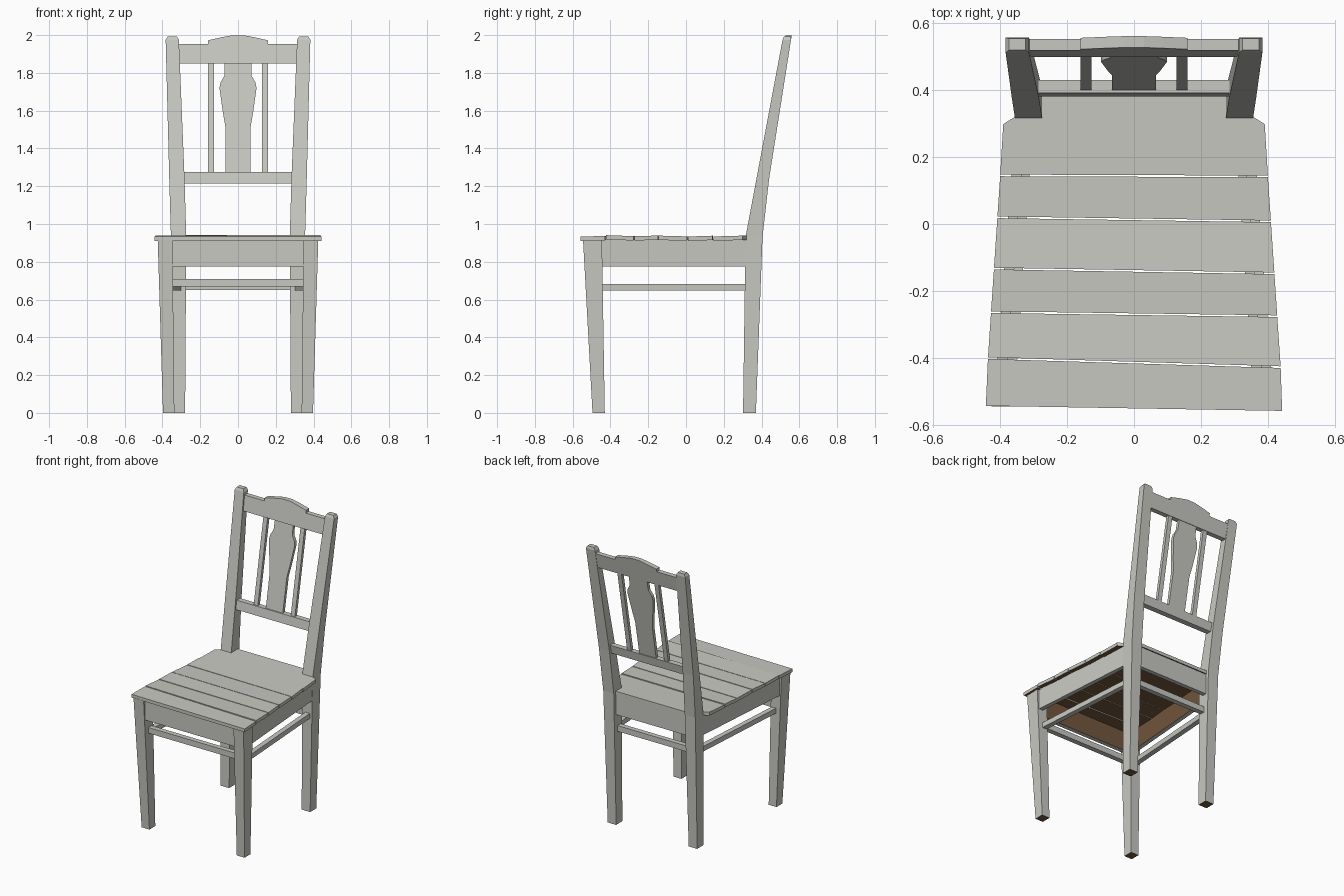
import bpy, bmesh
from mathutils import Vector

if "Cube" in bpy.data.objects:
    bpy.data.objects.remove(bpy.data.objects["Cube"])


def material(name, rgb):
    m = bpy.data.materials.new(name)
    m.diffuse_color = (*rgb, 1)
    m.use_nodes = True
    m.node_tree.nodes["Principled BSDF"].inputs["Base Color"].default_value = m.diffuse_color
    return m


PAINT = material("pale grey paint", (0.58, 0.58, 0.54))
WOOD = material("bare brown wood", (0.17, 0.095, 0.045))


def loft(name, rings, bare=None):
    """Skin matching rings of points, cap both ends; bare(normal) marks unpainted faces."""
    bm = bmesh.new()
    vs = [[bm.verts.new(p) for p in r] for r in rings]
    n = len(vs[0])
    for a, b in zip(vs, vs[1:]):
        for i in range(n):
            j = (i + 1) % n
            bm.faces.new((a[i], a[j], b[j], b[i]))
    bm.faces.new(vs[0][::-1])
    bm.faces.new(vs[-1])
    bmesh.ops.recalc_face_normals(bm, faces=bm.faces)
    for f in bm.faces:
        f.normal_update()
        f.material_index = int(bool(bare and bare(f.normal)))
    me = bpy.data.meshes.new(name)
    bm.to_mesh(me)
    bm.free()
    me.materials.append(PAINT)
    me.materials.append(WOOD)
    ob = bpy.data.objects.new(name, me)
    bpy.context.collection.objects.link(ob)
    return ob


def rect(x0, x1, y0, y1, z):
    return [(x0, y0, z), (x1, y0, z), (x1, y1, z), (x0, y1, z)]


def box(name, x0, x1, y0, y1, z0, z1, bare=None):
    return loft(name, [rect(x0, x1, y0, y1, z0), rect(x0, x1, y0, y1, z1)], bare)


def side_bar(name, s, front_x, back_x, thick, z0, z1, bare=None):
    """Bar running from a front leg to a rear leg on side s."""
    def ring(x, y):
        return [(s * x, y, z0), (s * (x - thick), y, z0),
                (s * (x - thick), y, z1), (s * x, y, z1)]
    return loft(name, [ring(front_x, -0.46), ring(back_x, 0.33)], bare)


def lean(z):
    """Front plane of the raked back."""
    return 0.395 + 0.187 * (z - 1.275)


def back_panel(name, outline, offset, thick):
    """Flat outline in x,z laid on the raked back plane."""
    return loft(name, [[(x, lean(z) + offset + t, z) for x, z in outline] for t in (0, thick)])


def underside(n):
    return n.z < -0.9


# Legs and back posts
for s, side in ((-1, "left"), (1, "right")):
    loft(f"front_leg_{side}", [rect(s * 0.337, s * 0.397, -0.495, -0.43, 0),
                               rect(s * 0.347, s * 0.425, -0.545, -0.445, 0.915)], underside)
    post = [rect(s * 0.28, s * 0.345, 0.302, 0.37, 0),
            rect(s * 0.274, s * 0.355, 0.315, 0.405, 0.93),
            rect(s * 0.283, s * 0.364, 0.373, 0.44, 1.24),
            rect(s * 0.313, s * 0.383, 0.511, 0.556, 1.975),
            rect(s * 0.323, s * 0.373, 0.519, 0.553, 1.993)]
    loft(f"rear_post_{side}", post, underside)
    # Side apron and stretcher
    side_bar(f"side_apron_{side}", s, 0.412, 0.352, 0.03, 0.775, 0.917,
             lambda n, s=s: n.x * s < -0.7)
    side_bar(f"side_stretcher_{side}", s, 0.387, 0.335, 0.035, 0.647, 0.682)
    # Thin back slat
    x = s * 0.143
    back_panel(f"back_slat_{side}", [(x - 0.016, 1.26), (x + 0.016, 1.26),
                                     (x + 0.016, 1.87), (x - 0.016, 1.87)], 0.005, 0.022)

# Front and rear aprons and stretchers
box("front_apron", -0.35, 0.35, -0.53, -0.50, 0.775, 0.917, lambda n: n.y > 0.9)
box("rear_apron", -0.28, 0.28, 0.35, 0.38, 0.775, 0.917, lambda n: n.y < -0.9)
box("front_stretcher", -0.345, 0.345, -0.495, -0.46, 0.67, 0.71)
box("rear_stretcher", -0.285, 0.285, 0.325, 0.36, 0.65, 0.69)

# Seat planks: slightly crooked joints, (left y, right y) from front to back
joints = [(-0.545, -0.56), (-0.40, -0.427), (-0.263, -0.275),
          (-0.133, -0.147), (0.02, 0.008), (0.145, 0.142)]
heights = [(0.934, 0.937), (0.940, 0.935), (0.936, 0.939), (0.938, 0.934),
           (0.934, 0.938), (0.934, 0.941)]
GAP = 0.0025


def edge(y):
    return min(0.442, 0.409 - 0.067 * y)


for i, (l, r) in enumerate(joints):
    l, r = l + GAP, r + GAP
    plan = [(-edge(l), l), (edge(r), r)]
    if i < 5:
        l1, r1 = joints[i + 1]
        plan += [(edge(r1), r1 - GAP), (-edge(l1), l1 - GAP)]
    else:
        # Rear plank is notched round the posts
        half = [(0.39, 0.298), (0.355, 0.32), (0.274, 0.32), (0.274, 0.386)]
        plan += half + [(-x, y) for x, y in half[::-1]]
    z0, z1 = heights[i]
    ya, yb = plan[0][1], plan[-1][1] if i < 5 else 0.386
    top = [(x, y, z0 + (z1 - z0) * (y - ya) / (yb - ya)) for x, y in plan]
    loft(f"seat_plank_{i + 1}", [[(x, y, z - 0.023) for x, y, z in top], top], underside)

# Lower back rail
back_panel("lower_back_rail", [(-0.288, 1.215), (0.288, 1.215), (0.29, 1.275), (-0.29, 1.275)],
           -0.004, 0.038)

# Crest rail with raised, gently arched centre
crest = [(0.312, 1.85), (0.32, 1.953), (0.16, 1.953), (0.16, 1.972), (0.09, 1.988), (0.03, 1.999)]
back_panel("crest_rail", crest + [(-x, z) for x, z in crest[::-1]], -0.004, 0.034)

# Vase-shaped centre splat
vase = [(0.065, 1.26), (0.066, 1.51), (0.08, 1.59), (0.098, 1.72),
        (0.092, 1.75), (0.072, 1.785), (0.07, 1.87)]
back_panel("centre_splat", vase + [(-x, z) for x, z in vase[::-1]], 0.005, 0.022)
